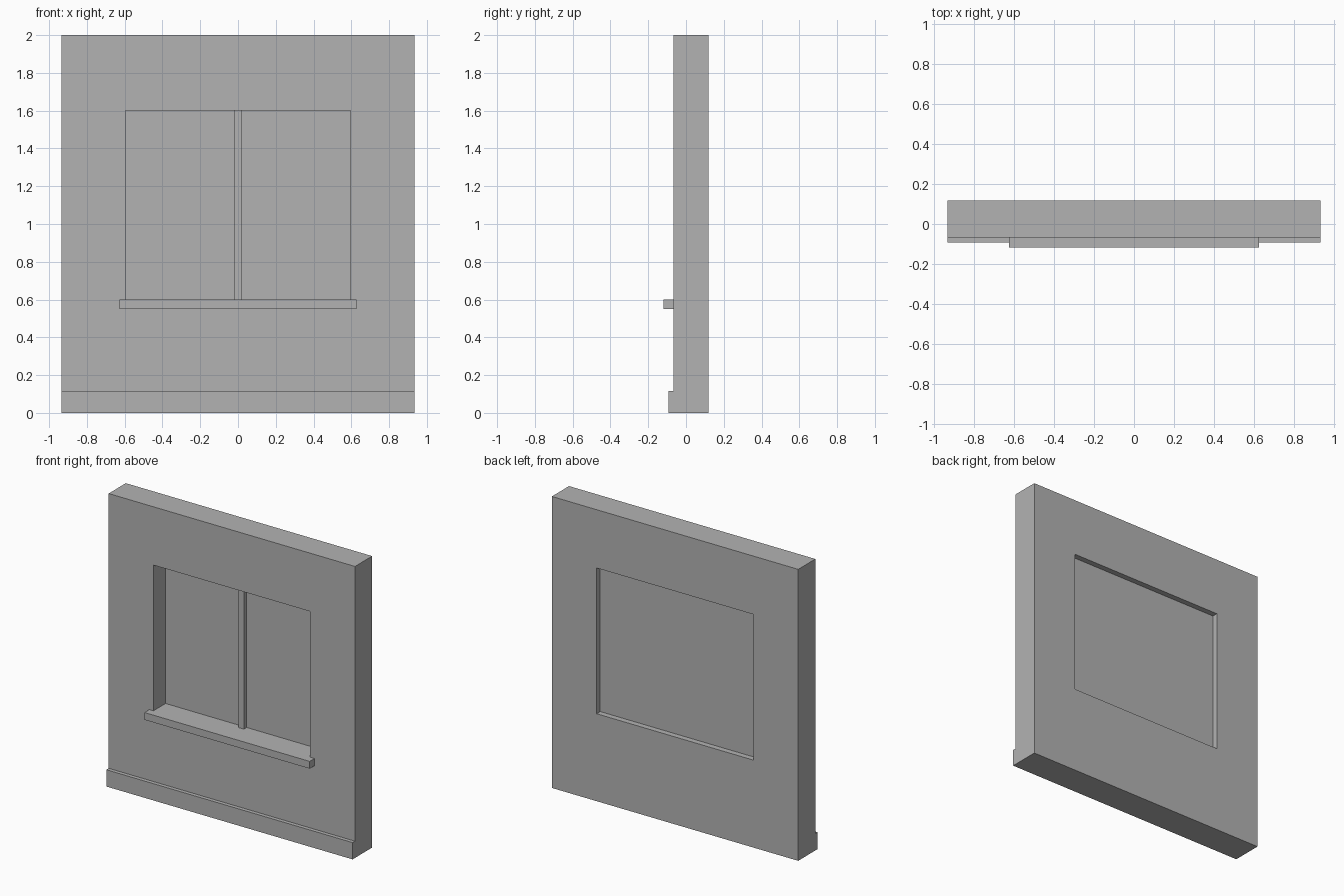
import bpy

cube = bpy.data.objects.get("Cube")
if cube:
    bpy.data.objects.remove(cube, do_unlink=True)

# One plain grey for every part
grey = bpy.data.materials.new("plain_grey")
grey.use_nodes = True
colour = (0.45, 0.45, 0.45, 1)
grey.diffuse_color = colour
grey.node_tree.nodes["Principled BSDF"].inputs["Base Color"].default_value = colour


def box(name, half_x, y, z):
    """Box centred on x, spanning the given y and z ranges."""
    bpy.ops.mesh.primitive_cube_add(
        size=1, location=(0, (y[0] + y[1]) / 2, (z[0] + z[1]) / 2))
    obj = bpy.context.object
    obj.name = name
    obj.scale = (2 * half_x, y[1] - y[0], z[1] - z[0])
    bpy.ops.object.transform_apply(location=False, rotation=False, scale=True)
    obj.data.materials.append(grey)
    return obj


FRONT, BACK = -0.067, 0.119
SILL_Z, HEAD_Z = 0.6, 1.6
OPENING = 0.595
PANE_FRONT = 0.065

# Wall with the window opening cut through it
wall = box("wall", 0.935, (FRONT, BACK), (0, 2))
cutter = box("window_cutter", OPENING, (FRONT - 0.2, BACK + 0.2), (SILL_Z, HEAD_Z))
cut = wall.modifiers.new("window_opening", 'BOOLEAN')
cut.operation = 'DIFFERENCE'
cut.solver = 'EXACT'
cut.object = cutter
bpy.context.view_layer.objects.active = wall
bpy.ops.object.modifier_apply(modifier=cut.name)
bpy.data.objects.remove(cutter, do_unlink=True)

# Window pane and centre bar, set back in the opening
box("window_pane", OPENING, (PANE_FRONT, 0.08), (SILL_Z, HEAD_Z))
box("centre_mullion", 0.02, (0.035, PANE_FRONT), (SILL_Z, HEAD_Z))

# Projecting ledges on the front
box("window_sill", 0.627, (-0.119, FRONT), (0.55, SILL_Z))
box("base_plinth", 0.935, (-0.093, FRONT), (0, 0.115))
